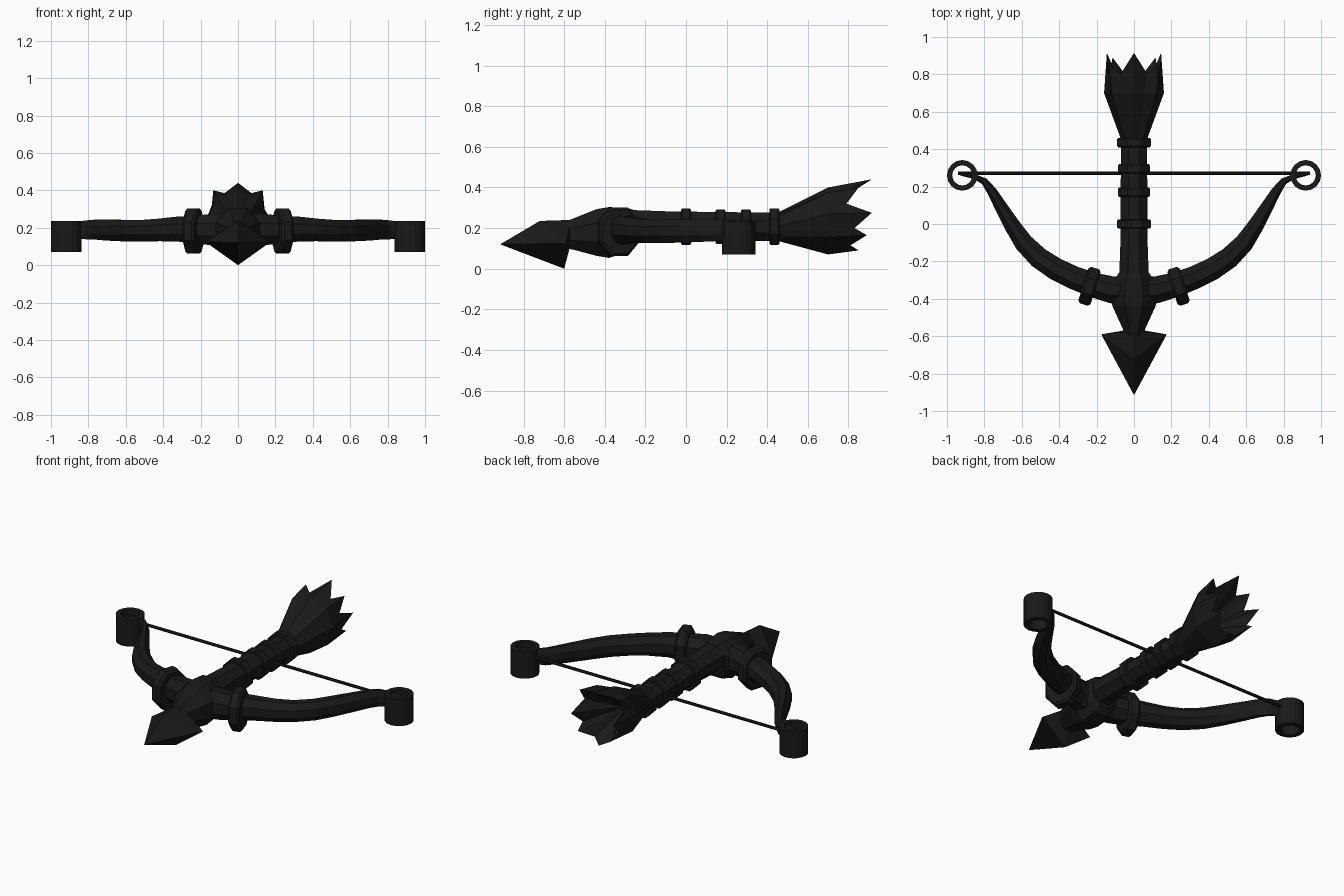
import bpy, bmesh
from math import cos, sin, pi
from mathutils import Vector

if "Cube" in bpy.data.objects:
    bpy.data.objects.remove(bpy.data.objects["Cube"])

mat = bpy.data.materials.new("black")
mat.diffuse_color = (0.01, 0.01, 0.01, 1)
mat.use_nodes = True
mat.node_tree.nodes["Principled BSDF"].inputs["Base Color"].default_value = mat.diffuse_color


def make(name, verts, faces, smooth=False):
    me = bpy.data.meshes.new(name)
    me.from_pydata([tuple(v) for v in verts], [], faces)
    bm = bmesh.new()
    bm.from_mesh(me)
    bmesh.ops.recalc_face_normals(bm, faces=bm.faces)
    bm.to_mesh(me)
    bm.free()
    ob = bpy.data.objects.new(name, me)
    bpy.context.collection.objects.link(ob)
    me.materials.append(mat)
    return ob


def loft(name, rings, caps=True, closed=False):
    """Skin a list of equal-length point rings."""
    n = len(rings[0])
    verts = [p for r in rings for p in r]
    m = len(rings)
    faces = []
    for i in range(m if closed else m - 1):
        k = (i + 1) % m
        for j in range(n):
            l = (j + 1) % n
            faces.append((i * n + j, i * n + l, k * n + l, k * n + j))
    if caps and not closed:
        faces += [tuple(range(n)), tuple((m - 1) * n + j for j in range(n))]
    return make(name, verts, faces)


def octagon(c, side, w, h, n=8):
    """Flat-topped ring around c: half width w along side, half height h in z."""
    k = 1 / cos(pi / n)
    return [Vector(c) + side * (w * k * cos((j + .5) * 2 * pi / n))
            + Vector((0, 0, h * k * sin((j + .5) * 2 * pi / n))) for j in range(n)]


X = Vector((1, 0, 0))

# Shaft
loft("shaft", [octagon((0, y, z), X, w, w) for y, z, w in
               [(-.42, .205, .08), (-.25, .21, .078), (-.08, .21, .072), (.48, .205, .07)]])

# Shaft bands
for i, (y, w) in enumerate([(0, .09), (.17, .085), (.295, .085), (.435, .09)]):
    loft(f"shaft_band_{i}", [octagon((0, y + d, .207), X, w - e, w - e) for d, e in
                             [(-.025, .006), (-.018, 0), (.018, 0), (.025, .006)]])

# Central socket behind the arrowhead
loft("socket", [octagon((0, y, z), X, w, h) for y, z, w, h in
                [(-.60, .165, .05, .065), (-.56, .17, .06, .075), (-.44, .178, .115, .115),
                 (-.38, .178, .125, .125), (-.29, .19, .10, .11), (-.26, .20, .08, .09)]])

# Arrowhead
make("arrowhead",
     [(0, -.915, .12), (0, -.72, .235), (.175, -.59, .125), (0, -.57, .24),
      (-.175, -.59, .125), (0, -.6, 0), (0, -.56, .15)],
     [(0, 1, 2), (0, 4, 1), (1, 3, 2), (1, 4, 3), (0, 2, 5), (0, 5, 4),
      (6, 2, 3), (6, 3, 4), (6, 5, 2), (6, 4, 5)])

# Feathered tail: flared petals with a pointed rim, hollow at the end
half = [  # x, z at the swell, then rim x, y, z (tips and notches alternate)
    (0, .40, 0, .915, .44), (.055, .37, .072, .80, .385), (.12, .375, .132, .85, .40),
    (.135, .31, .14, .79, .32), (.16, .27, .145, .915, .275), (.14, .205, .125, .83, .20),
    (.125, .155, .115, .89, .165), (.06, .11, .055, .81, .115), (0, .07, 0, .85, .09)]
full = half + [(-a, b, -c, d, e) for a, b, c, d, e in half[-2:0:-1]]
n = len(full)
root = [Vector((.065 * sin(2 * pi * j / n), .44, .205 + .065 * cos(2 * pi * j / n))) for j in range(n)]
swell = [Vector((a, .70, b)) for a, b, *_ in full]
rim = [Vector((c, d, e)) for _, _, c, d, e in full]
core = [Vector((.02 * sin(2 * pi * j / n), .62, .235 + .02 * cos(2 * pi * j / n))) for j in range(n)]
loft("feather_tail", [root, swell, rim, core])

# Bow limbs: x, y, half width, z centre, half height
limb = [(0, -.355, .075, .185, .088), (.12, -.352, .072, .19, .085), (.22, -.325, .066, .19, .075),
        (.32, -.288, .062, .193, .066), (.42, -.24, .06, .188, .06), (.51, -.18, .057, .184, .057),
        (.59, -.10, .051, .184, .057), (.65, -.01, .043, .186, .057), (.71, .09, .034, .188, .055),
        (.76, .175, .026, .19, .053), (.80, .228, .019, .189, .051), (.85, .252, .013, .187, .047),
        (.93, .268, .008, .185, .043)]
path = [Vector((x, y, z)) for x, y, _, z, _ in limb]


def mirrored(p, s):
    return Vector((p.x * s, p.y, p.z))


for s, label in ((1, "right"), (-1, "left")):
    rings = []
    for i, (p, q) in enumerate(zip(path, limb)):
        t = path[min(i + 1, len(path) - 1)] - path[max(i - 1, 0)]
        side = Vector((-t.y, t.x, 0)).normalized() if i else Vector((0, 1, 0))
        rings.append([mirrored(v, s) for v in octagon(p, side, q[2], q[4])])
    loft(f"bow_limb_{label}", rings)

    # Clamp around each limb
    side = Vector((-.30, .954, 0))
    along = Vector((.954, .30, 0))
    c = Vector((.238, -.333, .182))
    loft(f"limb_clamp_{label}",
         [[mirrored(v, s) for v in octagon(c + along * d, side, .102 - e, .12 - e)]
          for d, e in ((-.034, .012), (-.022, 0), (.022, 0), (.034, .012))])

    # Hollow end wheel
    loft(f"end_ring_{label}",
         [[Vector((s * .918 + r * cos(2 * pi * j / 16), .26 + r * sin(2 * pi * j / 16), z))
           for j in range(16)] for r, z in ((.082, .07), (.082, .235), (.054, .235), (.054, .07))],
         closed=True)

# Bowstring
loft("bowstring", [[Vector((x, .272 + .009 * cos(j * pi / 3), .19 + .009 * sin(j * pi / 3)))
                    for j in range(6)] for x in (-.94, .94)])
